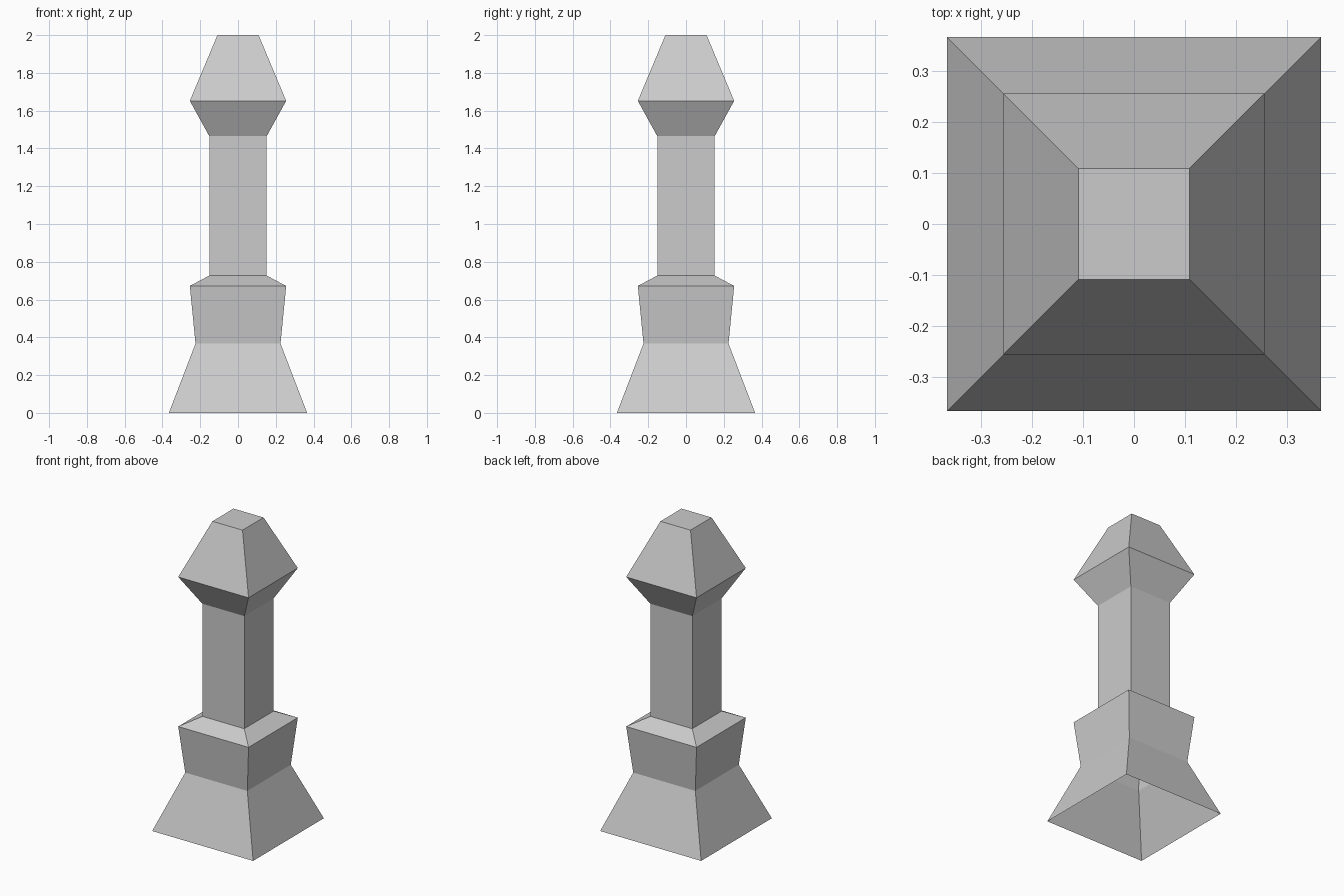
import bpy, bmesh

if "Cube" in bpy.data.objects:
    bpy.data.objects.remove(bpy.data.objects["Cube"])


def square_loft(name, profile, cap_top=False):
    """Skin square rings given as (half_width, z) into a flat-faced shell."""
    bm = bmesh.new()
    rings = [[bm.verts.new((sx * r, sy * r, z))
              for sx, sy in ((-1, -1), (1, -1), (1, 1), (-1, 1))]
             for r, z in profile]
    for low, high in zip(rings, rings[1:]):
        for i in range(4):
            j = (i + 1) % 4
            bm.faces.new((low[i], low[j], high[j], high[i]))
    if cap_top:
        bm.faces.new(rings[-1])
    mesh = bpy.data.meshes.new(name)
    bm.to_mesh(mesh)
    bm.free()
    obj = bpy.data.objects.new(name, mesh)
    bpy.context.collection.objects.link(obj)
    return obj


# Flared foot, open underneath
square_loft("foot", [(0.366, 0), (0.225, 0.367)])
# Block above the foot with its sloped shoulder
square_loft("plinth", [(0.225, 0.367), (0.255, 0.672), (0.152, 0.727)])
# Straight square post
square_loft("shaft", [(0.152, 0.727), (0.152, 1.465)])
# Flared head tapering to a flat top
square_loft("finial", [(0.152, 1.465), (0.255, 1.652), (0.109, 2.0)], cap_top=True)
